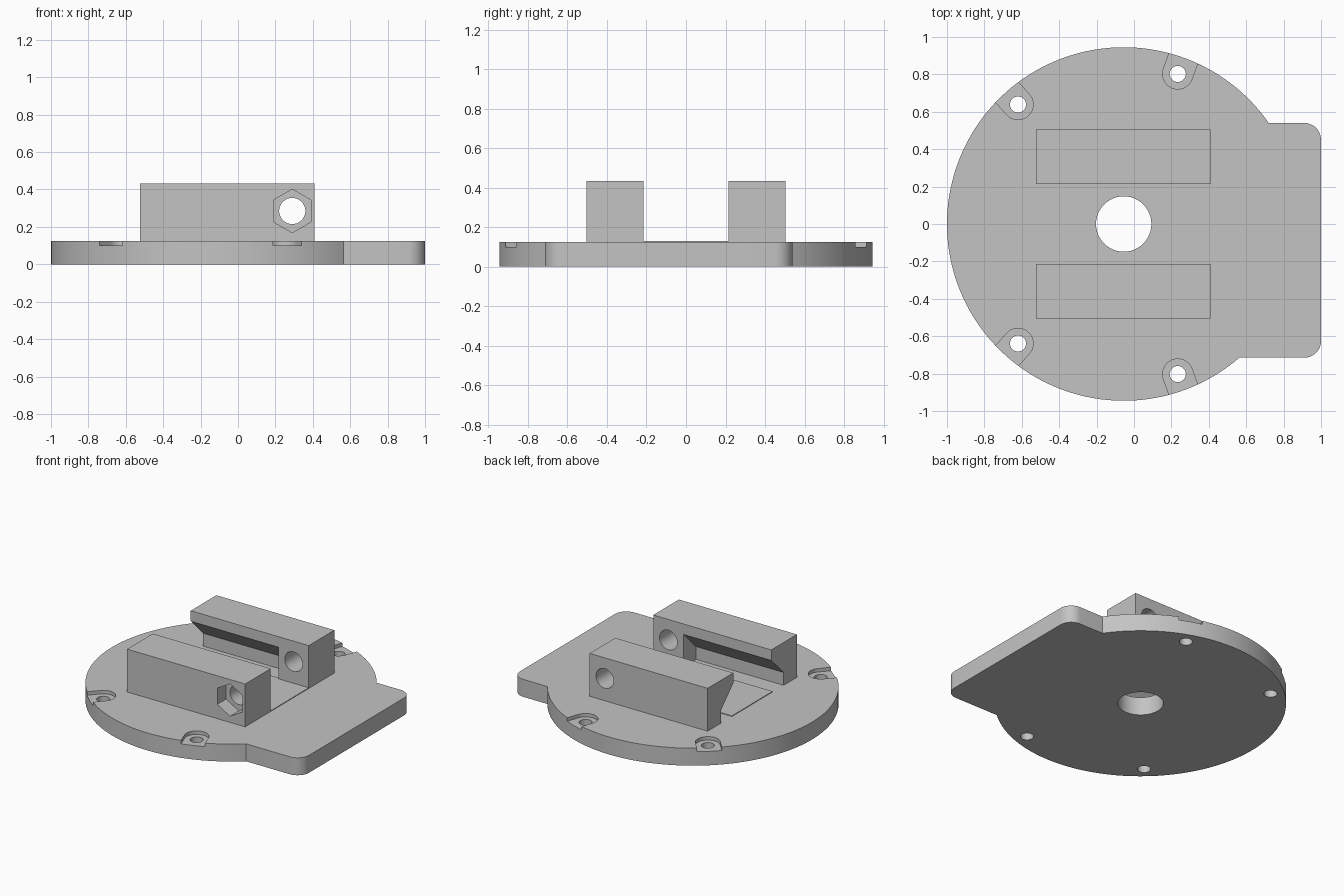
import bpy
import bmesh
from math import sin, cos, asin, atan2, pi, radians
from mathutils import Matrix, Vector

cube = bpy.data.objects.get("Cube")
if cube:
    bpy.data.objects.remove(cube, do_unlink=True)

grey = bpy.data.materials.new("plain grey")
grey.use_nodes = True
colour = (0.55, 0.55, 0.55, 1)
grey.diffuse_color = colour
grey.node_tree.nodes["Principled BSDF"].inputs["Base Color"].default_value = colour

DISC = Vector((-0.055, 0, 0))
RADIUS, THICK, TOP = 0.945, 0.125, 0.432
BACK, FRONT = -0.525, 0.41          # ends of the jaws along x
INNER, OUTER = 0.215, 0.505         # jaw faces along y


def prism(name, points, depth, matrix=Matrix()):
    """Extrude a flat outline along local z, then place it."""
    bm = bmesh.new()
    face = bm.faces.new([bm.verts.new((x, y, 0)) for x, y in points])
    ext = bmesh.ops.extrude_face_region(bm, geom=[face])
    verts = [g for g in ext["geom"] if isinstance(g, bmesh.types.BMVert)]
    bmesh.ops.translate(bm, verts=verts, vec=(0, 0, depth))
    bmesh.ops.transform(bm, matrix=matrix, verts=bm.verts)
    bmesh.ops.recalc_face_normals(bm, faces=bm.faces)
    mesh = bpy.data.meshes.new(name)
    bm.to_mesh(mesh)
    bm.free()
    obj = bpy.data.objects.new(name, mesh)
    bpy.context.collection.objects.link(obj)
    mesh.materials.append(grey)
    return obj


def arc(cx, cy, r, start, end, steps):
    return [(cx + r * cos(start + (end - start) * i / steps),
             cy + r * sin(start + (end - start) * i / steps))
            for i in range(steps + 1)]


def circle(r, sides=48, turn=0):
    return arc(0, 0, r, turn, turn + 2 * pi, sides)[:-1]


def cut(obj, cutters):
    for cutter in cutters:
        mod = obj.modifiers.new("cut", "BOOLEAN")
        mod.operation, mod.solver, mod.object = "DIFFERENCE", "EXACT", cutter
    select(obj)
    for mod in list(obj.modifiers):
        bpy.ops.object.modifier_apply(modifier=mod.name)
    for cutter in cutters:
        bpy.data.objects.remove(cutter, do_unlink=True)


def select(obj):
    bpy.ops.object.select_all(action="DESELECT")
    obj.select_set(True)
    bpy.context.view_layer.objects.active = obj


# Round base with a rounded rectangular tab on one side
tab_low, tab_high, corner = -0.715, 0.54, 0.09
outline = arc(DISC.x, 0, RADIUS, asin(tab_high / RADIUS),
              2 * pi + asin(tab_low / RADIUS), 120)
outline += arc(1 - corner, tab_low + corner, corner, -pi / 2, 0, 12)
outline += arc(1 - corner, tab_high - corner, corner, 0, pi / 2, 12)
base = prism("base_plate", outline, THICK)

# Centre bore, four screw holes and their pockets open to the rim
cutters = [prism("bore", circle(0.148), 1, Matrix.Translation(DISC - Vector((0, 0, 0.5))))]
for angle in (70.2, 131.5, -131.5, -70.2):
    spin = Matrix.Translation(DISC) @ Matrix.Rotation(radians(angle), 4, "Z")
    spot = spin @ Matrix.Translation((0.853, 0, 0))
    cutters.append(prism("hole", circle(0.043, 32), 1, spot @ Matrix.Translation((0, 0, -0.5))))
    slot = arc(0, 0, 0.081, pi / 2, 3 * pi / 2, 24) + [(0.3, -0.081), (0.3, 0.081)]
    cutters.append(prism("pocket", slot, 0.1, spot @ Matrix.Translation((0, 0, 0.1))))
cut(base, cutters)

# Thin raised floor between the jaws, pierced by the bore
floor = prism("floor_pad", [(BACK, -0.23), (FRONT, -0.23), (FRONT, 0.23), (BACK, 0.23)],
              0.008, Matrix.Translation((0, 0, THICK - 0.003)))
cut(floor, [prism("bore", circle(0.148), 1, Matrix.Translation(DISC))])

# Pair of jaws with an undercut groove on the inside and a cross hole
ALONG_X = Matrix(((0, 0, 1, 0), (1, 0, 0, 0), (0, 1, 0, 0), (0, 0, 0, 1)))
ALONG_Y = Matrix(((1, 0, 0, 0), (0, 0, 1, 0), (0, 1, 0, 0), (0, 0, 0, 1)))
parts = [base, floor]
for name, side in (("front_jaw", -1), ("back_jaw", 1)):
    block = [(side * y, z) for y, z in
             ((INNER, THICK - 0.002), (OUTER, THICK - 0.002), (OUTER, TOP), (INNER, TOP))]
    jaw = prism(name, block, FRONT - BACK, Matrix.Translation((BACK, 0, 0)) @ ALONG_X)
    groove = [(side * y, z) for y, z in
              ((0.1, 0), (INNER + 0.14, 0), (INNER + 0.14, 0.217),
               (INNER, 0.357), (0.1, 0.357))]
    axis = Matrix.Translation((0.29, -0.8, 0.285)) @ ALONG_Y
    cutters = [prism("groove", groove, 0.87, Matrix.Translation((-0.7, 0, 0)) @ ALONG_X),
               prism("cross_hole", circle(0.07), 1.6, axis)]
    if side < 0:
        # Hexagonal nut recess on the outer face
        cutters.append(prism("nut_recess", circle(0.116, 6, pi / 2), 0.8 - OUTER + 0.1, axis))
    cut(jaw, cutters)
    parts.append(jaw)

# Smooth the round walls and keep the edges crisp
for obj in parts:
    select(obj)
    bpy.ops.object.shade_smooth_by_angle(angle=radians(30))
